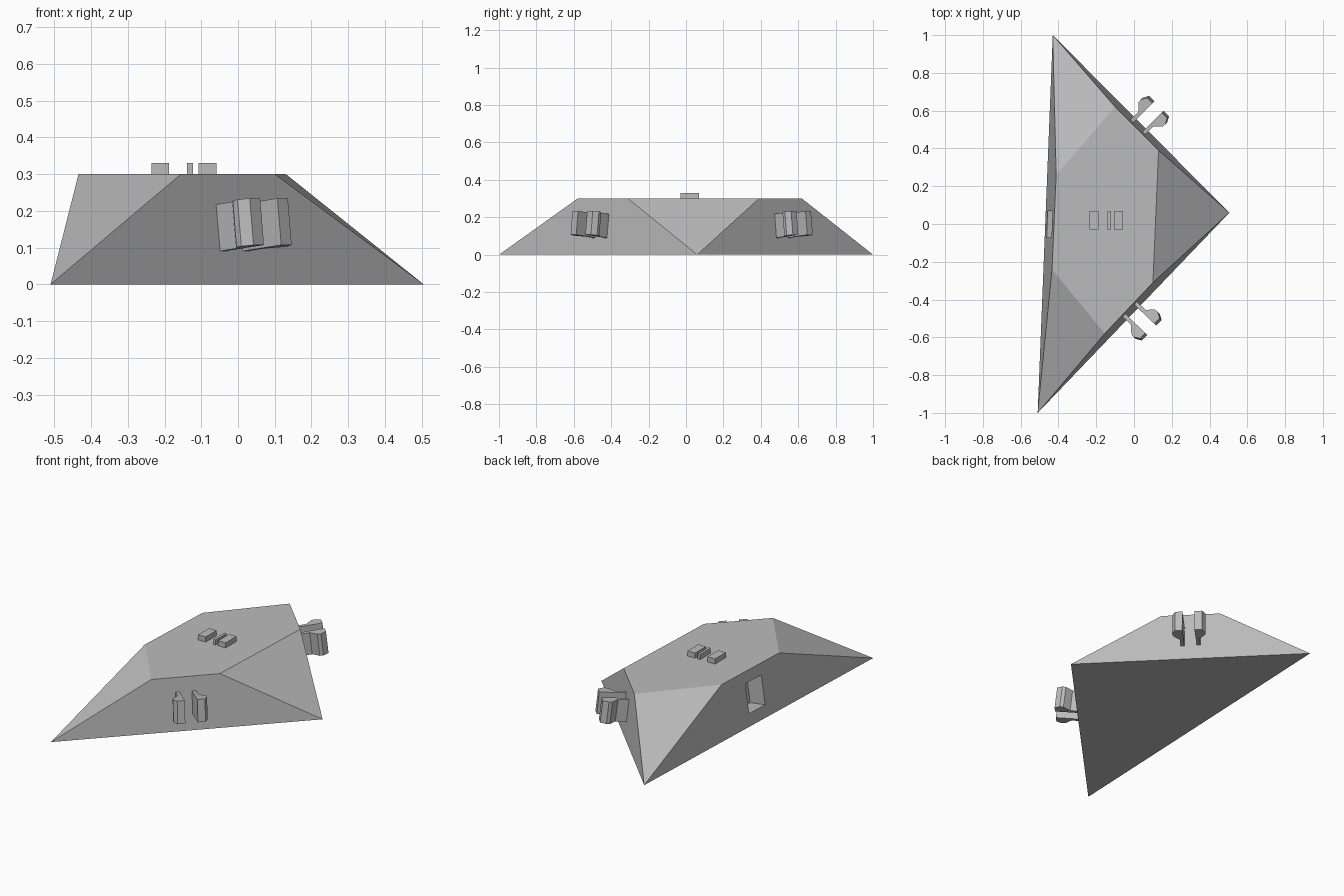
import bpy, bmesh
from mathutils import Vector, Matrix

if "Cube" in bpy.data.objects:
    bpy.data.objects.remove(bpy.data.objects["Cube"])

grey = bpy.data.materials.new("plain grey")
grey.use_nodes = True
grey.diffuse_color = (0.5, 0.5, 0.5, 1)
grey.node_tree.nodes["Principled BSDF"].inputs["Base Color"].default_value = (0.5, 0.5, 0.5, 1)


def finish(name, bm, matrix=None):
    """Turn a bmesh into a flat-shaded object."""
    if matrix:
        bm.transform(matrix)
    bmesh.ops.recalc_face_normals(bm, faces=bm.faces)
    mesh = bpy.data.meshes.new(name)
    bm.to_mesh(mesh)
    bm.free()
    mesh.materials.append(grey)
    ob = bpy.data.objects.new(name, mesh)
    bpy.context.scene.collection.objects.link(ob)
    return ob


def box(name, size, center, matrix=None):
    bm = bmesh.new()
    bmesh.ops.create_cube(bm, size=1)
    bmesh.ops.scale(bm, vec=size, verts=bm.verts)
    bmesh.ops.translate(bm, vec=center, verts=bm.verts)
    return finish(name, bm, matrix)


# Base corners run counterclockwise; each has a pair of top points around it
HEIGHT = 0.30
base = [Vector(p) for p in ((-0.43, 1.0, 0), (-0.51, -1.0, 0), (0.505, 0.06, 0))]
top = [[Vector((x, y, HEIGHT)) for x, y in pair] for pair in (
    ((-0.10, 0.62), (-0.412, 0.26)),
    ((-0.434, -0.24), (-0.155, -0.58)),
    ((0.10, -0.31), (0.13, 0.39)))]

# Body: triangular block with cut corners sloping to the base points
bm = bmesh.new()
low = [bm.verts.new(p) for p in base]
high = [[bm.verts.new(p) for p in pair] for pair in top]
bm.faces.new(low[::-1])
bm.faces.new([v for pair in high for v in pair])
for i in range(3):
    j = (i + 1) % 3
    bm.faces.new((low[i], high[i][1], high[i][0]))
    bm.faces.new((low[i], low[j], high[j][0], high[i][1]))
body = finish("body", bm)


def side_frame(i):
    """Frame on the middle of a side: x along it, y outward, z up its slope."""
    p, q = base[i], base[(i + 1) % 3]
    along = (q - p).normalized()
    out = along.cross(top[i][1] - p).normalized()
    up = out.cross(along)
    frame = Matrix((-along, out, up)).transposed().to_4x4()
    frame.translation = (p + q) / 2 + up * 0.155
    return frame


# Socket: recess cut in the long side
cutter = box("socket_cutter", (0.14, 0.20, 0.17), (0, 0, 0), side_frame(0))
cutter.hide_render = True
cut = body.modifiers.new("socket", "BOOLEAN")
cut.operation = "DIFFERENCE"
cut.solver = "EXACT"
cut.object = cutter
bpy.context.view_layer.update()
body.data = bpy.data.meshes.new_from_object(
    body.evaluated_get(bpy.context.evaluated_depsgraph_get()))
body.modifiers.clear()
bpy.data.objects.remove(cutter)

# Clips: a mirrored pair of barbed prongs on each short side
PRONG = ((0.034, -0.01), (0.034, 0.145), (0.075, 0.145), (0.092, 0.115),
         (0.09, 0.095), (0.055, 0.06), (0.055, -0.01))
for i, side in ((1, "front"), (2, "back")):
    for sign, hand in ((-1, "first"), (1, "second")):
        bm = bmesh.new()
        face = bm.faces.new([bm.verts.new((sign * x, y, -0.064)) for x, y in PRONG])
        grown = bmesh.ops.extrude_face_region(bm, geom=[face])["geom"]
        bmesh.ops.translate(bm, vec=(0, 0, 0.128),
                            verts=[g for g in grown if isinstance(g, bmesh.types.BMVert)])
        finish(f"{side}_clip_{hand}_prong", bm, side_frame(i))

# Plain raised pads on the top
for name, x, width in (("wide_pad", -0.212, 0.048), ("narrow_pad", -0.131, 0.016),
                       ("inner_pad", -0.083, 0.048)):
    box(name, (width, 0.10, 0.04), (x, 0.02, HEIGHT + 0.01))
